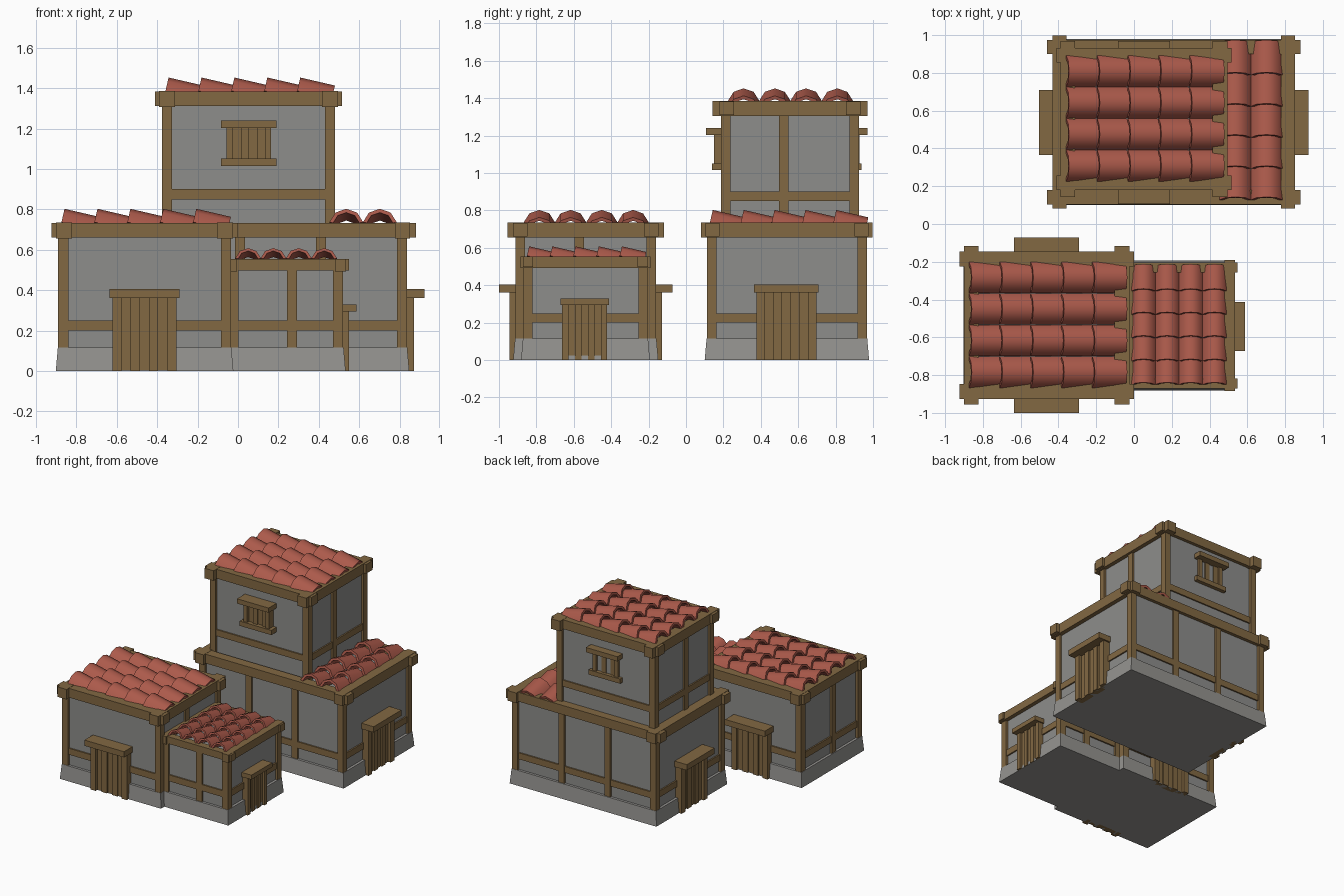
import bpy, bmesh, math
from mathutils import Matrix, Vector

if "Cube" in bpy.data.objects:
    bpy.data.objects.remove(bpy.data.objects["Cube"])


def material(name, rgb):
    m = bpy.data.materials.new(name)
    m.diffuse_color = (*rgb, 1)
    m.use_nodes = True
    m.node_tree.nodes["Principled BSDF"].inputs["Base Color"].default_value = m.diffuse_color
    return m


WOOD = material("brown wood", (0.223, 0.138, 0.055))
PLASTER = material("grey plaster", (0.27, 0.267, 0.258))
STONE = material("pale stone", (0.30, 0.293, 0.278))
CLAY = material("red clay", (0.41, 0.102, 0.07))


def finish(bm, name, mat):
    bmesh.ops.recalc_face_normals(bm, faces=bm.faces[:])
    me = bpy.data.meshes.new(name)
    bm.to_mesh(me)
    bm.free()
    me.materials.append(mat)
    ob = bpy.data.objects.new(name, me)
    bpy.context.collection.objects.link(ob)
    return ob


def add_box(bm, x0, x1, y0, y1, z0, z1, mat=Matrix(), flare=0.0):
    """Box between limits; flare widens the bottom."""
    vs = bmesh.ops.create_cube(bm, size=1)["verts"]
    for v in vs:
        low = v.co.z < 0
        f = flare if low else 0
        v.co = mat @ Vector((x1 + f if v.co.x > 0 else x0 - f,
                             y1 + f if v.co.y > 0 else y0 - f,
                             z0 if low else z1))


def boxes(name, mat, items, matrix=Matrix()):
    bm = bmesh.new()
    for b in items:
        add_box(bm, *b, matrix)
    return finish(bm, name, mat)


def storey(name, x0, x1, y0, y1, z0, z1, rail, ox, oy, bh, bw, xm=(), ym=(), sx=0.014, sy=0.008):
    """Timber framed storey: limits are the outer faces of the corner posts."""
    w, i, p = 0.05, 0.018, 0.004
    boxes(name + "_walls", PLASTER, [(x0 + i, x1 - i, y0 + i, y1 - i, z0 - 0.05, z1 - 0.03)])
    posts = [(x, x + w, y, y + w, z0, z1 - 0.02) for x in (x0, x1 - w) for y in (y0, y1 - w)]
    for c in xm:
        posts += [(c - w / 2, c + w / 2, y, y + w, z0, z1 - 0.02) for y in (y0 + p, y1 - w - p)]
    for c in ym:
        posts += [(x, x + w, c - w / 2, c + w / 2, z0, z1 - 0.02) for x in (x0 + p, x1 - w - p)]
    boxes(name + "_posts", WOOD, posts)
    q = 0.007
    boxes(name + "_rails", WOOD,
          [(x0 + q, x1 - q, y, y + 0.04, rail, rail + w) for y in (y0 + q, y1 - 0.04 - q)] +
          [(x, x + 0.04, y0 + q, y1 - q, rail, rail + w) for x in (x0 + q, x1 - 0.04 - q)])
    # crossing top beams with projecting ends
    boxes(name + "_top_beams", WOOD,
          [(x0 - ox, x1 + ox, y, y + bw, z1 - bh, z1) for y in (y0 - sy, y1 + sy - bw)] +
          [(x, x + bw, y0 - oy, y1 + oy, z1 - bh - 0.005, z1 + 0.002) for x in (x0 - sx, x1 + sx - bw)])


def plinth(name, x0, x1, y0, y1):
    bm = bmesh.new()
    add_box(bm, x0 - 0.002, x1 + 0.002, y0 - 0.002, y1 + 0.002, 0, 0.115, flare=0.01)
    finish(bm, name, STONE)


def opening(name, x, y, deg, width, z0, z1, lintel_w, lintel_h, out, body_out, sill=False, planks=5):
    """Door or shuttered window; local -y points out of the wall."""
    m = Matrix.Translation((x, y, 0)) @ Matrix.Rotation(math.radians(deg), 4, 'Z')
    h, j, lw = width / 2, width * 0.14, lintel_w / 2
    top = z1 - lintel_h
    bot = z0 + lintel_h if sill else z0
    frame = [(-lw, lw, -out, 0.03, top, z1),
             (-h, -h + j, -body_out, 0.03, bot, top),
             (h - j, h, -body_out, 0.03, bot, top)]
    if sill:
        frame.append((-lw, lw, -body_out - 0.01, 0.03, z0, bot))
    boxes(name + "_frame", WOOD, frame, m)
    step = (width - 2 * j) / planks
    boxes(name + "_planks", WOOD,
          [(-h + j + k * step, -h + j + (k + 1) * step, -body_out * (0.35 + 0.3 * (k % 2)), 0.03, bot, top)
           for k in range(planks)], m)


def tile_roof(name, axis, starts, first, pitch, n, z, s=1.0):
    """Rows of tilted half-round tiles running along the axis, high end first."""
    bm = bmesh.new()
    R, r, L = 0.085 * s, 0.066 * s, 0.088 * s
    angs = [math.radians(a) for a in (-78, -39, 0, 39, 78)]
    prof = [(R * math.sin(a), R * math.cos(a)) for a in angs]
    prof += [(r * math.sin(a), r * math.cos(a)) for a in reversed(angs)]
    tilt = Matrix.Rotation(math.radians(13), 4, 'Y')
    turn = Matrix.Rotation(math.pi / 2, 4, 'Z') if axis == 'y' else Matrix()
    for row in starts:
        for k in range(n):
            u = first + k * pitch
            loc = (u, row, z) if axis == 'x' else (row, u, z)
            m = Matrix.Translation(loc) @ turn @ tilt
            a = [bm.verts.new(m @ Vector((-L, py, pz))) for py, pz in prof]
            b = [bm.verts.new(m @ Vector((L, py, pz))) for py, pz in prof]
            for i in range(10):
                j = (i + 1) % 10
                bm.faces.new((a[i], a[j], b[j], b[i]))
            for i in range(4):
                for e in (a, b):
                    bm.faces.new((e[i], e[i + 1], e[8 - i], e[9 - i]))
    ob = finish(bm, name, CLAY)
    bpy.ops.object.select_all(action='DESELECT')
    ob.select_set(True)
    bpy.context.view_layer.objects.active = ob
    bpy.ops.object.shade_smooth_by_angle(angle=math.radians(42))


# tall house: ground floor, tower floor
A = (-0.416, 0.836, 0.112, 0.967)
plinth("tall_house_plinth", *A)
storey("tall_house_ground", *A, 0.115, 0.733, 0.2, 0.045, 0.031, 0.072, 0.075, xm=(0.01, 0.41), sx=0.016)
U = (-0.376, 0.48, 0.187, 0.925)
storey("tower", *U, 0.7, 1.383, 0.85, 0.035, 0.045, 0.072, 0.078, ym=(0.523,))
opening("tall_house_right_door", 0.836, 0.537, 90, 0.32, 0, 0.405, 0.345, 0.045, 0.088, 0.035)
opening("tall_house_left_door", -0.416, 0.537, -90, 0.32, 0, 0.405, 0.345, 0.045, 0.088, 0.035)
opening("tower_front_window", 0.054, 0.187, 0, 0.22, 1.015, 1.24, 0.275, 0.037, 0.08, 0.037, True, 4)
opening("tower_back_window", 0.054, 0.89, 180, 0.22, 1.015, 1.24, 0.275, 0.037, 0.08, 0.037, True, 4)
tile_roof("tower_roof_tiles", 'x', [0.308 + 0.167 * i for i in range(4)], -0.277, 0.163, 5, 1.35)
tile_roof("tall_house_roof_tiles", 'y', (0.536, 0.702), 0.21, 0.165, 5, 0.70)

# low house
B = (-0.89, -0.035, -0.912, -0.16)
plinth("low_house_plinth", *B)
storey("low_house", *B, 0.115, 0.733, 0.2, 0.034, 0.043, 0.072, 0.078, ym=(-0.57,), sx=0.01, sy=0.014)
opening("low_house_front_door", -0.463, -0.912, 0, 0.315, 0, 0.405, 0.345, 0.045, 0.088, 0.033)
opening("low_house_back_door", -0.463, -0.16, 180, 0.315, 0, 0.405, 0.345, 0.045, 0.088, 0.033)
tile_roof("low_house_roof_tiles", 'x', [-0.784 + 0.167 * i for i in range(4)], -0.792, 0.163, 5, 0.70)

# annex on the right of the low house
C = (-0.047, 0.521, -0.87, -0.205)
plinth("annex_plinth", *C)
storey("annex", *C, 0.115, 0.553, 0.2, 0.028, 0.014, 0.055, 0.055, xm=(0.267,), sy=0.002)
opening("annex_door", 0.521, -0.542, 90, 0.24, 0, 0.33, 0.26, 0.035, 0.066, 0.028)
tile_roof("annex_roof_tiles", 'y', [0.05 + 0.1255 * i for i in range(4)], -0.788, 0.124, 5, 0.53, 0.76)
